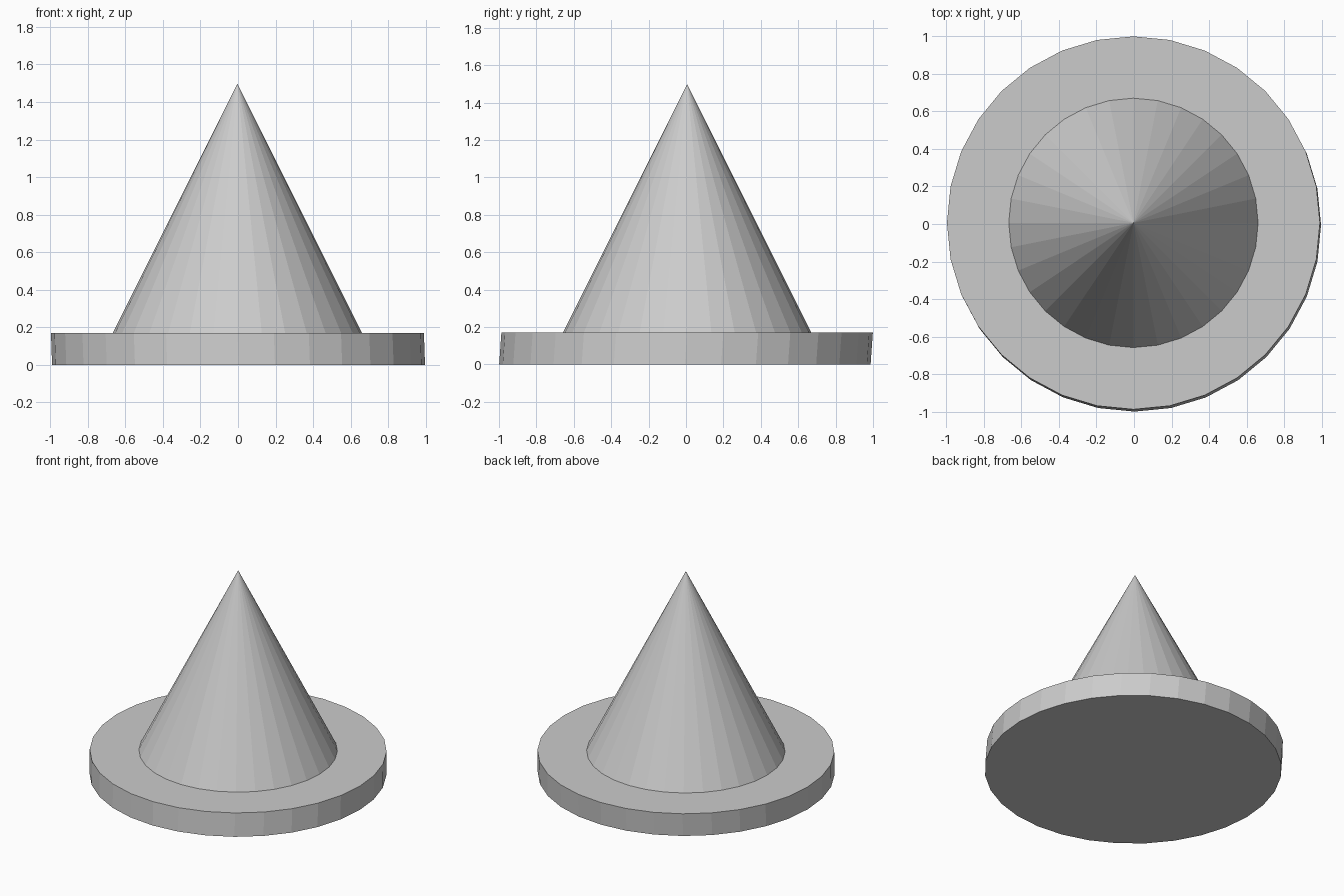
import bpy

if "Cube" in bpy.data.objects:
    bpy.data.objects.remove(bpy.data.objects["Cube"])

SIDES = 32
DISC_R, DISC_H = 0.993, 0.17
CONE_R, CONE_H = 0.664, 1.328
LEAN_X, LEAN_Y = -0.003, 0.006   # the model is very slightly skewed


def add_cone(name, r_bottom, r_top, height, z_bottom):
    bpy.ops.mesh.primitive_cone_add(vertices=SIDES, radius1=r_bottom, radius2=r_top,
                                    depth=height, location=(0, 0, 0))
    obj = bpy.context.object
    obj.name = name
    for v in obj.data.vertices:
        v.co.z += z_bottom + height / 2
    return obj


# Flat round base, its top face shifted slightly against its bottom face
base = add_cone("base_disc", DISC_R, DISC_R, DISC_H, 0)
for v in base.data.vertices:
    side = 1 if v.co.z > DISC_H / 2 else -1
    v.co.x += side * LEAN_X
    v.co.y += side * LEAN_Y

# Cone standing on the base
cone = add_cone("cone", CONE_R, 0, CONE_H, DISC_H)
for v in cone.data.vertices:
    v.co.x += LEAN_X
    v.co.y += LEAN_Y
